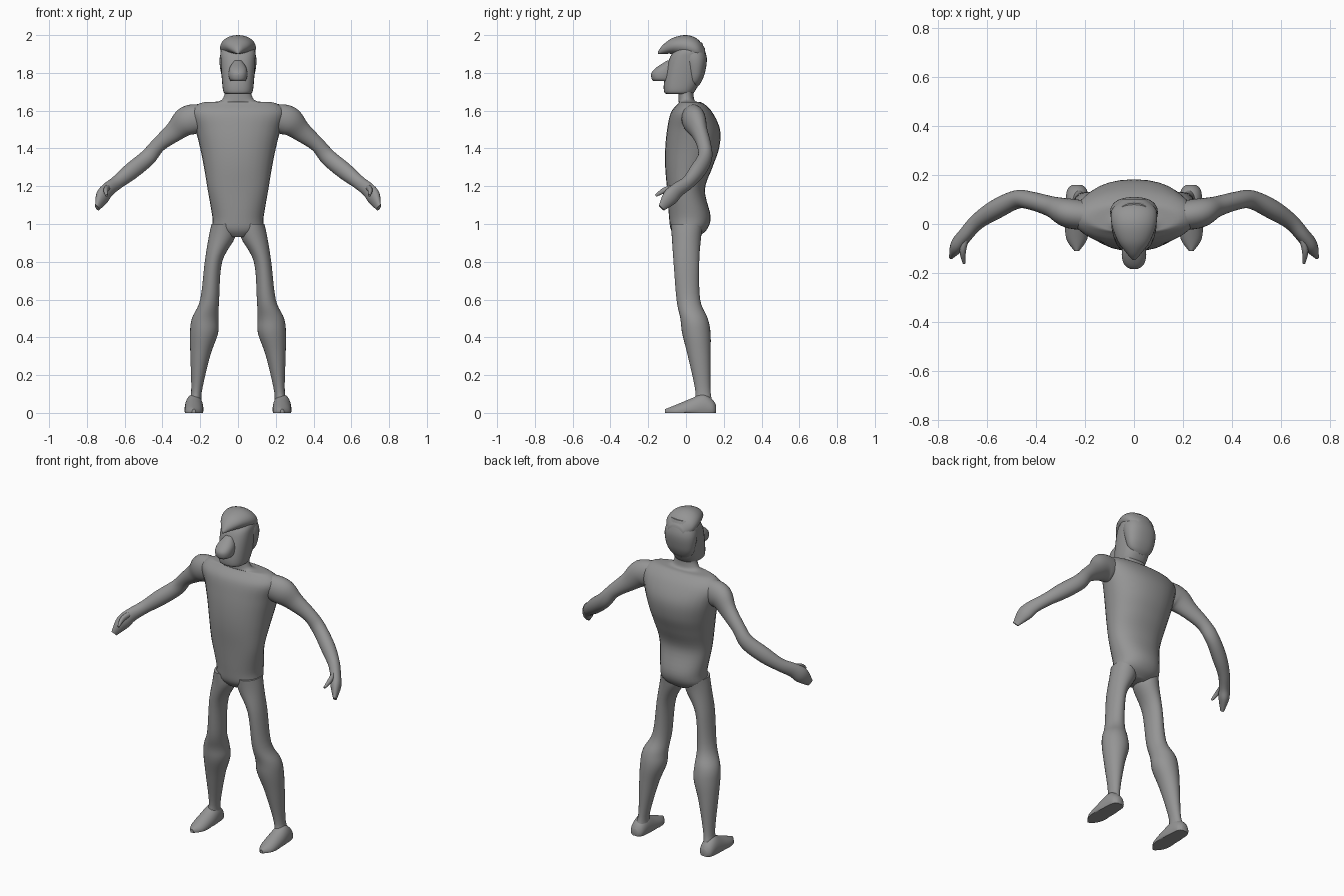
import bpy
import bmesh
import math
from mathutils import Vector

if "Cube" in bpy.data.objects:
    bpy.data.objects.remove(bpy.data.objects["Cube"], do_unlink=True)

SIDES = 28
STEPS = 5
GREY = (.3, .3, .3, 1)

grey = bpy.data.materials.new("plain grey")
grey.use_nodes = True
grey.diffuse_color = GREY
grey.node_tree.nodes["Principled BSDF"].inputs["Base Color"].default_value = GREY


def level(z, front, back, half_width, x=0):
    """Level section: centre, half width and half depth."""
    return (x, (front + back) / 2, z, half_width, (back - front) / 2)


def upright(y, bottom, top, half_width, x=0):
    """Upright section facing the front: centre, half width and half height."""
    return (x, y, (bottom + top) / 2, half_width, (top - bottom) / 2)


def joint(x, y, z, thick, tall):
    """Section across a bent limb: centre, half thickness and half height."""
    return (x, y, z, thick, tall)


def refine(sections):
    """Pass a smooth curve through the section values."""
    result = []
    last = len(sections) - 1
    for i in range(last):
        neighbours = [sections[min(max(k, 0), last)] for k in range(i - 1, i + 3)]
        for step in range(STEPS):
            t = step / STEPS
            result.append([
                q + t * ((r - p) + t * ((2 * p - 5 * q + 4 * r - w) + t * (3 * q - p - 3 * r + w))) / 2
                for p, q, r, w in zip(*neighbours)])
    result.append(list(sections[last]))
    return result


def section_axes(rings, i, facing):
    """Directions that a section spreads along."""
    if facing == "up":
        return Vector((1, 0, 0)), Vector((0, 1, 0))
    if facing == "front":
        return Vector((1, 0, 0)), Vector((0, 0, 1))
    before = Vector(rings[max(i - 1, 0)][:3])
    after = Vector(rings[min(i + 1, len(rings) - 1)][:3])
    tangent = (after - before).normalized()
    across = tangent.cross(Vector((0, 0, 1))).normalized()
    return across, across.cross(tangent)


def rounded(value, power):
    """Square off a sine or cosine; a power of two leaves an ellipse."""
    return math.copysign(abs(value) ** (2 / power), value)


def loft(name, sections, facing, power=2, mirrored=False):
    """Skin a chain of rounded sections into one smooth part."""
    rings = refine(sections)
    bm = bmesh.new()
    loops = []
    for i, (x, y, z, half_across, half_along) in enumerate(rings):
        across, along = section_axes(rings, i, facing)
        loop = []
        for k in range(SIDES):
            angle = math.tau * k / SIDES
            point = Vector((x, y, z))
            point += across * half_across * rounded(math.cos(angle), power)
            point += along * half_along * rounded(math.sin(angle), power)
            point.z = max(point.z, 0)
            loop.append(bm.verts.new(point))
        loops.append(loop)
    for low, high in zip(loops, loops[1:]):
        for k in range(SIDES):
            n = (k + 1) % SIDES
            bm.faces.new((low[k], low[n], high[n], high[k]))
    bm.faces.new(loops[0])
    bm.faces.new(loops[-1])
    bmesh.ops.recalc_face_normals(bm, faces=bm.faces)

    mesh = bpy.data.meshes.new(name)
    bm.to_mesh(mesh)
    bm.free()
    mesh.materials.append(grey)
    part = bpy.data.objects.new(name, mesh)
    bpy.context.collection.objects.link(part)
    bpy.ops.object.select_all(action="DESELECT")
    part.select_set(True)
    bpy.context.view_layer.objects.active = part
    bpy.ops.object.shade_smooth_by_angle(angle=math.radians(50))
    if mirrored:
        part.modifiers.new("Mirror", "MIRROR")


# Torso with pelvis, shoulders and neck
loft("torso", [
    level(z=.93, front=-.05, back=.06, half_width=.06),
    level(z=.97, front=-.08, back=.11, half_width=.13),
    level(z=1.04, front=-.09, back=.13, half_width=.136),
    level(z=1.18, front=-.1, back=.1, half_width=.16),
    level(z=1.3, front=-.11, back=.14, half_width=.18),
    level(z=1.4, front=-.11, back=.175, half_width=.2),
    level(z=1.5, front=-.1, back=.18, half_width=.225),
    level(z=1.59, front=-.08, back=.14, half_width=.25),
    level(z=1.64, front=-.04, back=.09, half_width=.2),
    level(z=1.65, front=-.04, back=.05, half_width=.1),
    level(z=1.68, front=-.04, back=.04, half_width=.073),
    level(z=1.72, front=-.04, back=.04, half_width=.07),
], facing="up", power=2.2)

# Legs
loft("legs", [
    level(z=1, x=.08, front=-.08, back=.09, half_width=.06),
    level(z=.93, x=.085, front=-.075, back=.08, half_width=.07),
    level(z=.8, x=.13, front=-.066, back=.07, half_width=.046),
    level(z=.6, x=.15, front=-.05, back=.075, half_width=.05),
    level(z=.5, x=.174, front=-.03, back=.115, half_width=.07),
    level(z=.42, x=.18, front=-.02, back=.13, half_width=.074),
    level(z=.3, x=.2, front=.01, back=.13, half_width=.052),
    level(z=.11, x=.22, front=.05, back=.13, half_width=.028),
    level(z=.04, x=.23, front=.03, back=.15, half_width=.04),
], facing="up", mirrored=True)

# Feet, flat underneath because the floor trims each section
loft("feet", [
    upright(y=.16, x=.233, bottom=-.01, top=.04, half_width=.02),
    upright(y=.14, x=.233, bottom=-.03, top=.07, half_width=.04),
    upright(y=.09, x=.233, bottom=-.04, top=.1, half_width=.047),
    upright(y=.02, x=.233, bottom=-.04, top=.073, half_width=.05),
    upright(y=-.06, x=.234, bottom=-.03, top=.04, half_width=.043),
    upright(y=-.11, x=.234, bottom=-.01, top=.02, half_width=.01),
], facing="front", mirrored=True)

# Arms running into flat hands
loft("arms", [
    joint(x=.2, y=.035, z=1.56, thick=.06, tall=.075),
    joint(x=.27, y=.045, z=1.545, thick=.06, tall=.078),
    joint(x=.335, y=.07, z=1.49, thick=.043, tall=.055),
    joint(x=.42, y=.095, z=1.42, thick=.037, tall=.04),
    joint(x=.48, y=.1, z=1.35, thick=.038, tall=.044),
    joint(x=.565, y=.06, z=1.28, thick=.04, tall=.045),
    joint(x=.64, y=.01, z=1.22, thick=.033, tall=.037),
    joint(x=.69, y=-.045, z=1.18, thick=.03, tall=.04),
    joint(x=.72, y=-.085, z=1.14, thick=.03, tall=.044),
    joint(x=.745, y=-.13, z=1.085, thick=.01, tall=.02),
], facing="path", mirrored=True)

loft("thumbs", [
    joint(x=.685, y=-.05, z=1.195, thick=.013, tall=.016),
    joint(x=.7, y=-.11, z=1.18, thick=.013, tall=.015),
    joint(x=.695, y=-.16, z=1.15, thick=.006, tall=.007),
], facing="path", mirrored=True)

# Head with a square jaw, and a heavy nose
loft("head", [
    level(z=1.688, front=-.1, back=.03, half_width=.06),
    level(z=1.7, front=-.116, back=.045, half_width=.077),
    level(z=1.76, front=-.115, back=.075, half_width=.085),
    level(z=1.87, front=-.09, back=.095, half_width=.092),
    level(z=1.92, front=-.06, back=.1, half_width=.09),
    level(z=1.96, front=-.03, back=.08, half_width=.06),
], facing="up", power=2.5)

loft("nose", [
    level(z=1.756, front=-.172, back=-.07, half_width=.036),
    level(z=1.77, front=-.182, back=-.07, half_width=.047),
    level(z=1.8, front=-.183, back=-.06, half_width=.05),
    level(z=1.83, front=-.155, back=-.06, half_width=.043),
    level(z=1.865, front=-.1, back=-.05, half_width=.02),
], facing="up", power=2.3)

# Hair at the back of the head, then the pointed quiff above it
loft("back_hair", [
    level(z=1.725, front=.03, back=.06, half_width=.035),
    level(z=1.75, front=.01, back=.08, half_width=.07),
    level(z=1.8, front=0, back=.1, half_width=.09),
    level(z=1.88, front=-.02, back=.11, half_width=.097),
    level(z=1.96, front=-.04, back=.085, half_width=.07),
], facing="up", power=2.3)

loft("quiff", [
    upright(y=-.147, bottom=1.9, top=1.915, half_width=.006),
    upright(y=-.12, bottom=1.9, top=1.95, half_width=.03),
    upright(y=-.07, bottom=1.9, top=1.985, half_width=.066),
    upright(y=0, bottom=1.88, top=2, half_width=.092),
    upright(y=.06, bottom=1.86, top=1.98, half_width=.09),
    upright(y=.1, bottom=1.86, top=1.93, half_width=.05),
], facing="front")
